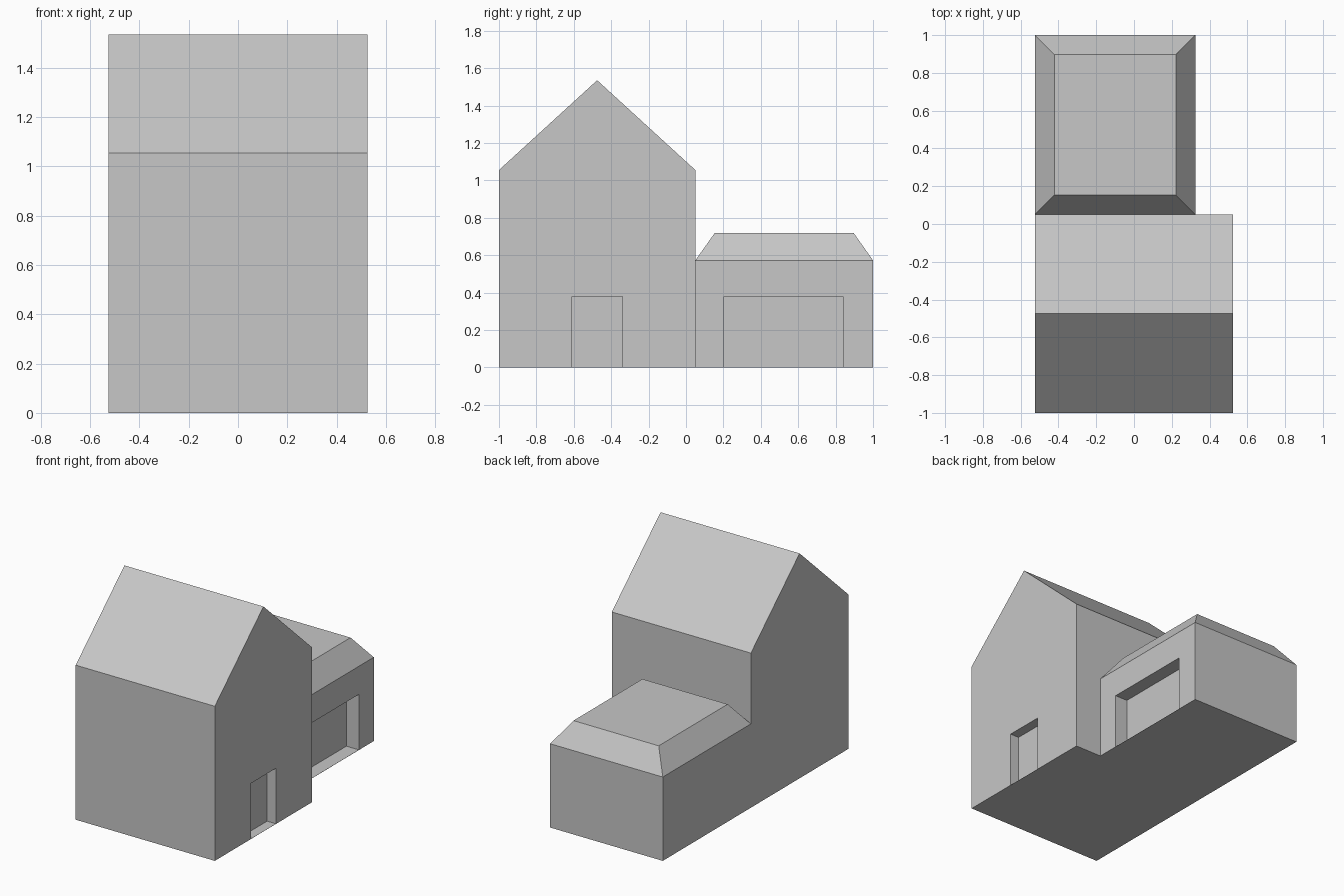
import bpy, bmesh
from mathutils import Vector

cube = bpy.data.objects.get("Cube")
if cube:
    bpy.data.objects.remove(cube, do_unlink=True)

# Plain grey shared by every part
grey = bpy.data.materials.new("plain_grey")
grey.use_nodes = True
colour = (0.57, 0.57, 0.57, 1)
grey.diffuse_color = colour
grey.node_tree.nodes["Principled BSDF"].inputs["Base Color"].default_value = colour

LEFT, BACK, SHARED = 0.525, 1.0, 0.05   # house side, rear end, shared wall
GARAGE_X = 0.325
SILL = 0.001


def make_prism(name, profile, x0, x1):
    """Extrude a (y, z) profile along x."""
    bm = bmesh.new()
    face = bm.faces.new([bm.verts.new((x0, y, z)) for y, z in profile])
    grown = bmesh.ops.extrude_face_region(bm, geom=[face])["geom"]
    moved = [v for v in grown if isinstance(v, bmesh.types.BMVert)]
    bmesh.ops.translate(bm, verts=moved, vec=Vector((x1 - x0, 0, 0)))
    bmesh.ops.recalc_face_normals(bm, faces=bm.faces)
    mesh = bpy.data.meshes.new(name)
    bm.to_mesh(mesh)
    bm.free()
    mesh.materials.append(grey)
    obj = bpy.data.objects.new(name, mesh)
    bpy.context.collection.objects.link(obj)
    return obj


def box_profile(y0, y1, z0, z1):
    return [(y0, z0), (y1, z0), (y1, z1), (y0, z1)]


def cut_doorway(body, wall_x, y0, y1, height, depth):
    """Recess a doorway into the left wall, keeping a thin floor."""
    cutter = make_prism("doorway_cutter", box_profile(y0, y1, SILL, height),
                        wall_x - depth, wall_x + 0.1)
    cutter.hide_render = True
    mod = body.modifiers.new("doorway", 'BOOLEAN')
    mod.operation = 'DIFFERENCE'
    mod.solver = 'EXACT'
    mod.object = cutter
    bpy.context.view_layer.objects.active = body
    bpy.ops.object.modifier_apply(modifier=mod.name)
    bpy.data.objects.remove(cutter, do_unlink=True)


# Tall gabled house, ridge running side to side
gable = [(-BACK, 0), (SHARED, 0), (SHARED, 1.055), (-0.475, 1.535), (-BACK, 1.055)]
house = make_prism("house", gable, -LEFT, LEFT)
cut_doorway(house, LEFT, -0.61, -0.34, 0.38, 0.067)

# Low garage, its top inset and raised into a flat-topped hipped roof
garage = make_prism("garage", box_profile(SHARED, BACK, 0, 0.572), -LEFT, GARAGE_X)
bm = bmesh.new()
bm.from_mesh(garage.data)
bm.faces.ensure_lookup_table()
top = max(bm.faces, key=lambda f: f.calc_center_median().z)
bmesh.ops.inset_region(bm, faces=[top], thickness=0.146)
bmesh.ops.translate(bm, verts=top.verts, vec=Vector((0, 0, 0.146)))
bm.to_mesh(garage.data)
bm.free()
cut_doorway(garage, GARAGE_X, 0.203, 0.84, 0.38, 0.095)
